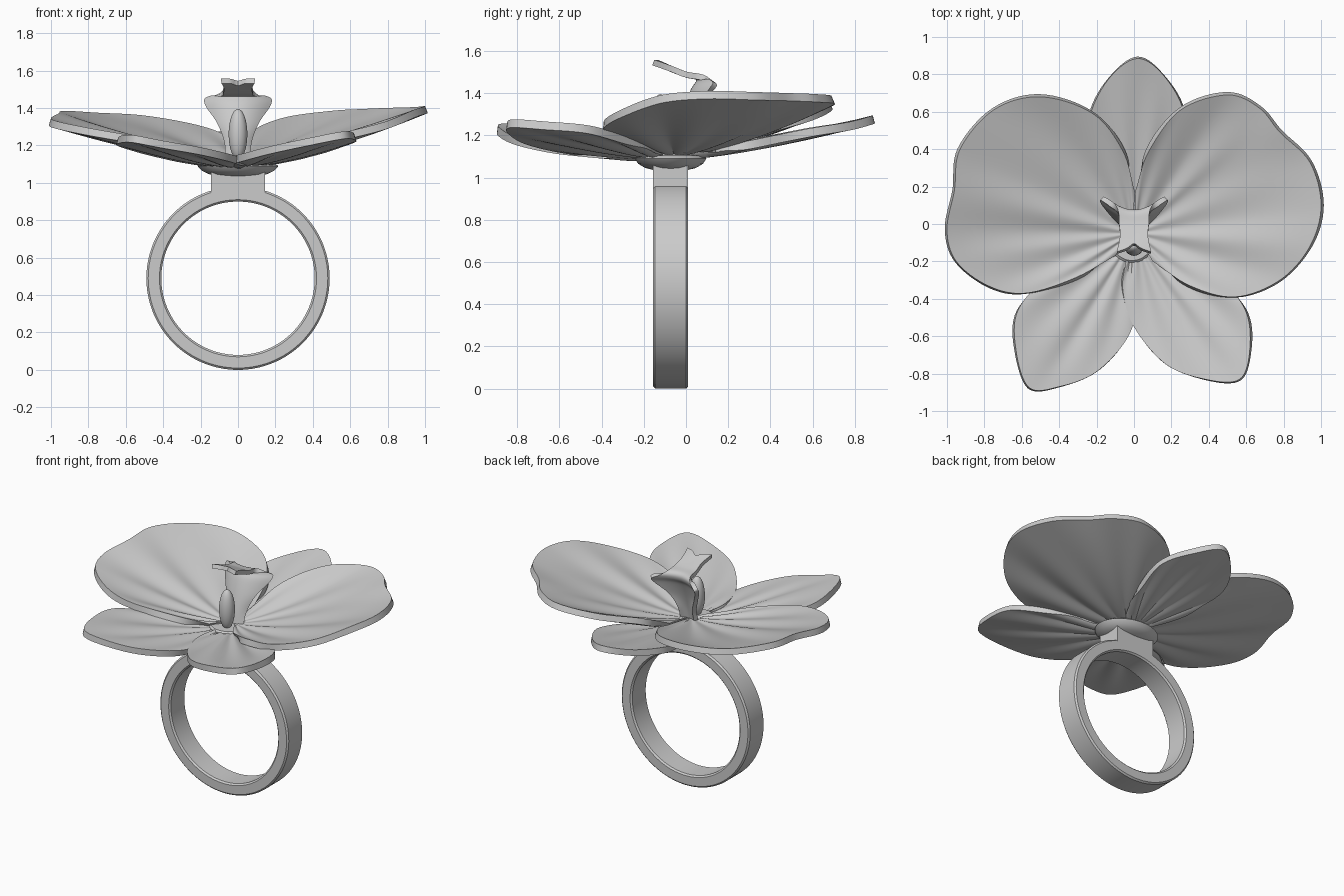
import bpy, bmesh, math
from mathutils import Vector, Matrix

cube = bpy.data.objects.get("Cube")
if cube:
    bpy.data.objects.remove(cube, do_unlink=True)

metal = bpy.data.materials.new("pale_grey")
metal.use_nodes = True
GREY = (0.6, 0.6, 0.6, 1)
metal.diffuse_color = GREY
metal.node_tree.nodes["Principled BSDF"].inputs["Base Color"].default_value = GREY


def finish(name, bm, thickness=0, offset=-1):
    """Turn a bmesh into a smooth-shaded object, optionally thickened."""
    mesh = bpy.data.meshes.new(name)
    bm.to_mesh(mesh)
    bm.free()
    mesh.materials.append(metal)
    obj = bpy.data.objects.new(name, mesh)
    bpy.context.collection.objects.link(obj)
    bpy.ops.object.select_all(action='DESELECT')
    obj.select_set(True)
    bpy.context.view_layer.objects.active = obj
    if thickness:
        mod = obj.modifiers.new("thickness", 'SOLIDIFY')
        mod.thickness = thickness
        mod.offset = offset
        bpy.ops.object.modifier_apply(modifier=mod.name)
    bpy.ops.object.shade_smooth_by_angle(angle=math.radians(35))
    return obj


def spline(points, steps):
    """Catmull-Rom curve through the points."""
    pts = [Vector(p) for p in points]
    pts = [2 * pts[0] - pts[1]] + pts + [2 * pts[-1] - pts[-2]]
    out = []
    for a, b, c, d in zip(pts, pts[1:], pts[2:], pts[3:]):
        for i in range(steps):
            t = i / steps
            out.append(0.5 * (2 * b + (c - a) * t + (2 * a - 5 * b + 4 * c - d) * t * t
                              + (3 * b - a - 3 * c + d) * t ** 3))
    out.append(pts[-2])
    return out


def lathe(name, profile, centre, scale=(1, 1, 1), along_y=False, closed=False, steps=96):
    """Spin a (radius, height) profile round the vertical axis, or round y."""
    bm = bmesh.new()
    verts = [bm.verts.new((r, 0, h)) for r, h in profile]
    edges = [bm.edges.new(pair) for pair in zip(verts, verts[1:])]
    if closed:
        edges.append(bm.edges.new((verts[-1], verts[0])))
    bmesh.ops.spin(bm, geom=verts + edges, cent=(0, 0, 0), axis=(0, 0, 1),
                   angle=math.tau, steps=steps, use_merge=True)
    bmesh.ops.remove_doubles(bm, verts=bm.verts, dist=0.0001)
    bmesh.ops.recalc_face_normals(bm, faces=bm.faces)
    turn = Matrix.Rotation(math.pi / 2, 4, 'X') if along_y else Matrix()
    bm.transform(Matrix.Translation(centre) @ Matrix.Diagonal((*scale, 1)) @ turn)
    return finish(name, bm)


def petal(name, base, outline, power, veins, rings=14):
    """Fan of rings from the base out to the rim, cupped and lightly ridged."""
    bm = bmesh.new()
    base = Vector(base)
    rim = spline(outline, 8)
    rows = []
    for j in range(1, rings + 1):
        u = j / rings
        row = []
        for i, edge in enumerate(rim):
            p = base.lerp(edge, u)
            p.z = base.z + (edge.z - base.z) * u ** power
            p.z += 0.028 * u * (1 - u) * math.cos(math.tau * veins * i / (len(rim) - 1))
            row.append(bm.verts.new(p))
        rows.append(row)
    pole = bm.verts.new(base)
    for a, b in zip(rows[0], rows[0][1:]):
        bm.faces.new((pole, a, b))
    for low, high in zip(rows, rows[1:]):
        for i in range(len(rim) - 1):
            bm.faces.new((low[i], high[i], high[i + 1], low[i + 1]))
    bm.normal_update()
    if sum(f.normal.z for f in bm.faces) < 0:
        bmesh.ops.reverse_faces(bm, faces=bm.faces)
    return finish(name, bm, 0.04)


# Finger band with softened edges
MID_Y = -0.073
half, chamfer, inner, outer = 0.083, 0.01, 0.41, 0.49
band = [(inner + chamfer, -half), (outer - chamfer, -half), (outer, chamfer - half),
        (outer, half - chamfer), (outer - chamfer, half), (inner + chamfer, half),
        (inner, half - chamfer), (inner, chamfer - half)]
lathe("finger_band", band, (0, MID_Y, outer), along_y=True, closed=True, steps=128)

# Block joining band and flower
bm = bmesh.new()
bmesh.ops.create_cube(bm, size=1, matrix=Matrix.Translation((0, MID_Y, 1.01))
                      @ Matrix.Diagonal((0.29, 2 * half, 0.13, 1)))
finish("neck_block", bm)

# Saucer under the petals and hub in the middle
lathe("flower_cup", [(0, 1.03), (0.08, 1.033), (0.14, 1.045), (0.18, 1.065), (0.2, 1.09),
                     (0.18, 1.105), (0, 1.11)], (0, MID_Y, 0), scale=(1.08, 0.85, 1))
lathe("flower_hub", [(0, 1.06), (0.1, 1.06), (0.122, 1.08), (0.122, 1.13),
                     (0.11, 1.14), (0, 1.142)], (-0.01, -0.085, 0))

# Two broad side petals
petal("left_broad_petal", (0.01, -0.05, 1.14),
      [(0.005, 0.17, 1.18), (0.08, 0.39, 1.28), (0.25, 0.61, 1.35), (0.5, 0.69, 1.385),
       (0.67, 0.62, 1.395), (0.78, 0.49, 1.4), (0.94, 0.33, 1.405), (1.0, 0.1, 1.41),
       (0.94, -0.12, 1.39), (0.78, -0.3, 1.325), (0.54, -0.39, 1.265),
       (0.3, -0.33, 1.215), (0.1, -0.2, 1.155)], 1.4, 6)
petal("right_broad_petal", (-0.01, -0.05, 1.14),
      [(0.005, 0.17, 1.17), (-0.06, 0.39, 1.25), (-0.22, 0.59, 1.31), (-0.5, 0.68, 1.36),
       (-0.75, 0.61, 1.375), (-0.93, 0.4, 1.385), (-0.96, 0.18, 1.37), (-1.0, -0.03, 1.345),
       (-0.95, -0.2, 1.325), (-0.78, -0.33, 1.29), (-0.58, -0.37, 1.255),
       (-0.32, -0.29, 1.205), (-0.1, -0.17, 1.15)], 1.4, 6)

# Three narrow petals behind
petal("back_petal", (0.01, -0.02, 1.125),
      [(-0.05, 0.05, 1.13), (-0.2, 0.32, 1.18), (-0.24, 0.55, 1.23), (-0.14, 0.77, 1.265),
       (0.02, 0.885, 1.295), (0.17, 0.78, 1.265), (0.27, 0.57, 1.23),
       (0.22, 0.3, 1.175), (0.07, 0.05, 1.13)], 1.25, 5)
petal("left_front_petal", (0.02, -0.1, 1.125),
      [(-0.04, -0.18, 1.135), (-0.06, -0.35, 1.14), (0, -0.55, 1.15), (0.17, -0.75, 1.195),
       (0.38, -0.83, 1.24), (0.565, -0.83, 1.275), (0.62, -0.66, 1.265),
       (0.59, -0.45, 1.245), (0.42, -0.26, 1.19), (0.12, -0.1, 1.135)], 1.4, 5)
petal("right_front_petal", (-0.02, -0.1, 1.12),
      [(0.02, -0.18, 1.13), (0.025, -0.38, 1.13), (-0.03, -0.6, 1.15), (-0.2, -0.79, 1.19),
       (-0.4, -0.87, 1.225), (-0.56, -0.875, 1.255), (-0.63, -0.68, 1.25),
       (-0.62, -0.46, 1.23), (-0.44, -0.27, 1.18), (-0.12, -0.1, 1.13)], 1.4, 5)

# Lip: a winged sheet that rises, then curls forward; rows are y, z, half width, wing sweep
ROWS = [(-0.05, 1.12, 0.06, 0.02), (-0.03, 1.22, 0.065, 0.03), (0, 1.32, 0.105, 0.04),
        (0.035, 1.41, 0.165, 0.08), (0.06, 1.45, 0.165, 0.075), (0.055, 1.475, 0.09, 0.02),
        (0, 1.488, 0.08, 0), (-0.07, 1.515, 0.075, 0), (-0.135, 1.545, 0.09, -0.02)]
bm = bmesh.new()
ACROSS = 16
grid = []
samples = spline([Vector(r) for r in ROWS], 5)
for k, (y, z, width, sweep) in enumerate(samples):
    tip = max(0, 1 - (len(samples) - 1 - k) / 8)
    row = []
    for i in range(ACROSS + 1):
        s = 2 * i / ACROSS - 1
        notch = 0.025 * tip * math.exp(-12 * s * s)
        row.append(bm.verts.new((width * s, y + sweep * s * s + notch, z - notch * 0.5)))
    grid.append(row)
for low, high in zip(grid, grid[1:]):
    for i in range(ACROSS):
        bm.faces.new((low[i], low[i + 1], high[i + 1], high[i]))
finish("flower_lip", bm, 0.028, 0)

# Bud standing before the lip
bm = bmesh.new()
bmesh.ops.create_uvsphere(bm, u_segments=32, v_segments=20, radius=1,
                          matrix=Matrix.Translation((0, -0.12, 1.26))
                          @ Matrix.Diagonal((0.05, 0.05, 0.135, 1)))
finish("flower_bud", bm)
